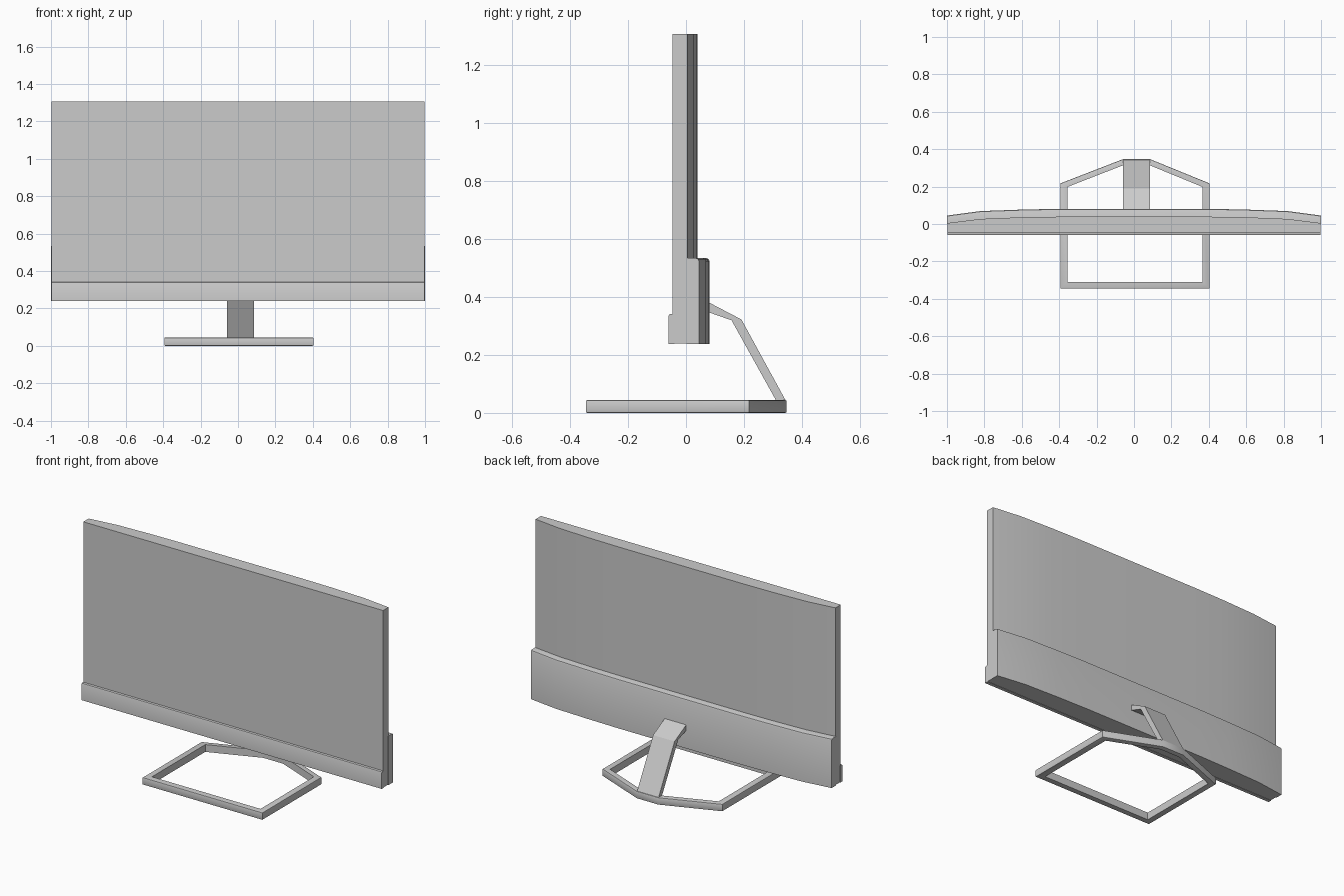
import bpy, bmesh
from mathutils import Vector

if "Cube" in bpy.data.objects:
    bpy.data.objects.remove(bpy.data.objects["Cube"])


def finish(name, bm, bevel=0, pick=None, segments=2):
    """Bevel the picked edges, then make an object with clean normals."""
    bmesh.ops.recalc_face_normals(bm, faces=bm.faces)
    if bevel:
        edges = [e for e in bm.edges if pick(e)]
        bmesh.ops.bevel(bm, geom=edges, offset=bevel, segments=segments,
                        profile=0.5, affect='EDGES')
    bmesh.ops.recalc_face_normals(bm, faces=bm.faces)
    mesh = bpy.data.meshes.new(name)
    bm.to_mesh(mesh)
    bm.free()
    obj = bpy.data.objects.new(name, mesh)
    bpy.context.collection.objects.link(obj)
    bpy.ops.object.select_all(action='DESELECT')
    obj.select_set(True)
    bpy.context.view_layer.objects.active = obj
    bpy.ops.object.shade_smooth_by_angle(angle=0.4)
    return obj


def extrude(points, offset):
    """Solid made by sweeping a closed outline along an offset."""
    bm = bmesh.new()
    face = bm.faces.new([bm.verts.new(p) for p in points])
    new = bmesh.ops.extrude_face_region(bm, geom=[face])["geom"]
    bmesh.ops.translate(bm, vec=Vector(offset),
                        verts=[v for v in new if isinstance(v, bmesh.types.BMVert)])
    return bm


def mirrored(half):
    return half + [(-x, y) for x, y in reversed(half)]


def edge_at(test):
    return lambda e: all(test(v.co) for v in e.verts)


def bowed_slab(half, z0, z1):
    return extrude([(x, y, z0) for x, y in mirrored(half)], (0, 0, z1 - z0))


# Screen panel: flat front, bowed back
panel = [(0.997, -0.046), (0.997, 0.005), (0.82, 0.027), (0.6, 0.036), (0.4, 0.039)]
finish("screen_panel", bowed_slab(panel, 0.24, 1.305))

# Lower rear housing, rounded along its top back edge
housing = [(1, 0.003), (1, 0.045), (0.82, 0.069), (0.6, 0.077), (0.4, 0.081)]
finish("rear_housing", bowed_slab(housing, 0.238, 0.533), 0.01,
       edge_at(lambda c: c.z > 0.53 and c.y > 0.02))

# Front lower bezel strip
bezel = [(0.998, -0.06), (0.998, -0.04)]
finish("front_bezel", bowed_slab(bezel, 0.238, 0.341), 0.007,
       edge_at(lambda c: c.z > 0.33 and c.y < -0.05))

# Bent stand arm
arm = [(0.06, 0.39), (0.08, 0.38), (0.191, 0.322), (0.345, 0.04),
       (0.312, 0.04), (0.157, 0.319), (0.08, 0.346), (0.06, 0.353)]
finish("stand_arm", extrude([(-0.058, y, z) for y, z in arm], (0.143, 0, 0)))

# Six-sided open base frame
outer = [(-0.394, -0.345), (0.404, -0.345), (0.404, 0.217),
         (0.085, 0.347), (-0.058, 0.347), (-0.394, 0.217)]
inner = [(-0.356, -0.309), (0.366, -0.309), (0.366, 0.198),
         (0.079, 0.316), (-0.053, 0.316), (-0.356, 0.198)]
bm = bmesh.new()
rings = [[bm.verts.new((x, y, z)) for x, y in loop]
         for loop, z in ((outer, 0), (outer, 0.044), (inner, 0.044), (inner, 0))]
for a, b in zip(rings, rings[1:] + rings[:1]):
    for i in range(6):
        j = (i + 1) % 6
        bm.faces.new((a[i], a[j], b[j], b[i]))
outer_set = {(round(x, 3), round(y, 3)) for x, y in outer}
finish("base_frame", bm, 0.005,
       lambda e: abs(e.verts[0].co.z - e.verts[1].co.z) < 1e-4
       and all((round(v.co.x, 3), round(v.co.y, 3)) in outer_set for v in e.verts))
